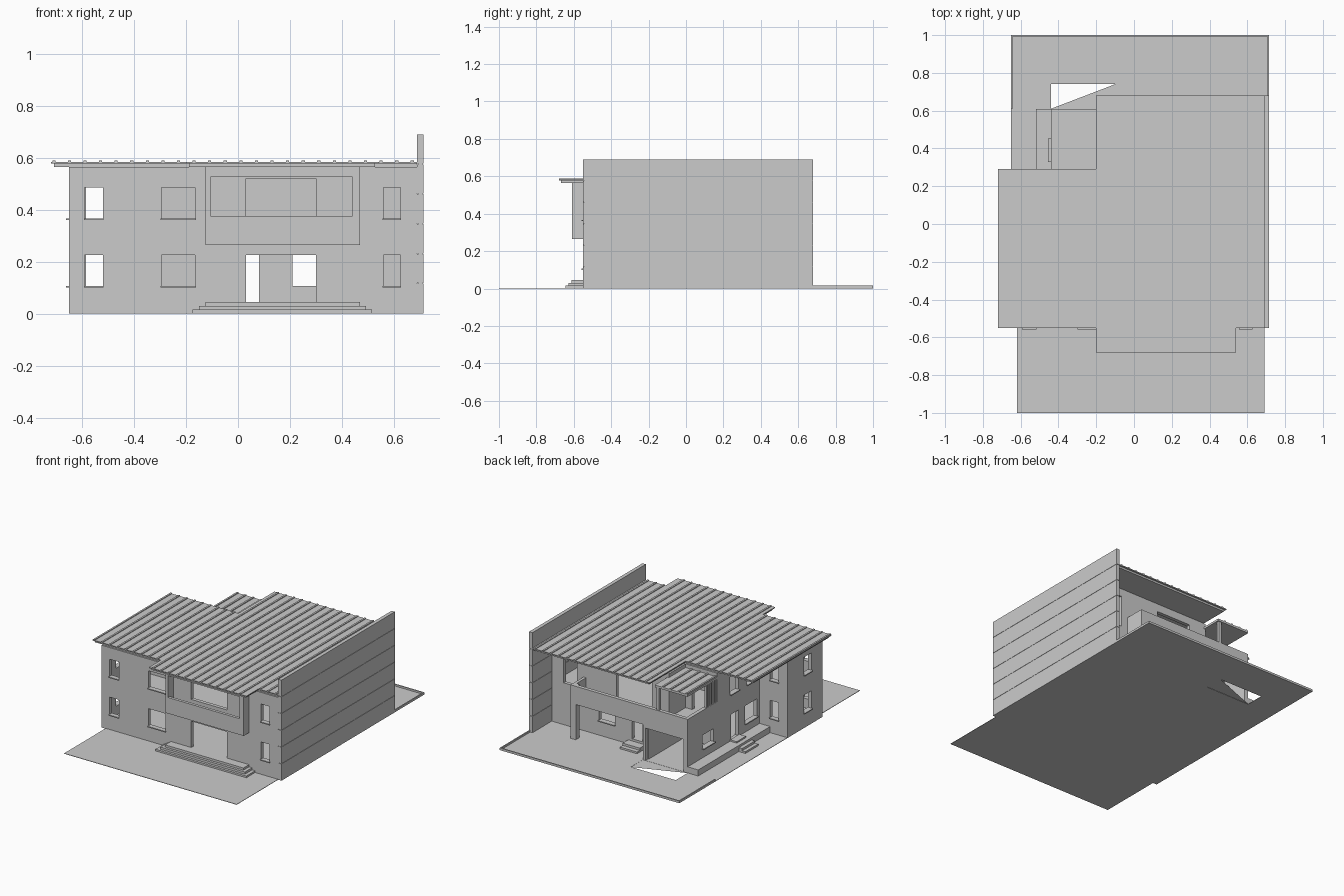
import bpy, bmesh

cube = bpy.data.objects.get("Cube")
if cube:
    bpy.data.objects.remove(cube, do_unlink=True)

grey = bpy.data.materials.new("plain_grey")
grey.use_nodes = True
grey.diffuse_color = (0.6, 0.6, 0.6, 1)
grey.node_tree.nodes["Principled BSDF"].inputs["Base Color"].default_value = (0.6, 0.6, 0.6, 1)


def finish(name, bm):
    mesh = bpy.data.meshes.new(name)
    bm.to_mesh(mesh)
    bm.free()
    mesh.materials.append(grey)
    obj = bpy.data.objects.new(name, mesh)
    bpy.context.collection.objects.link(obj)
    return obj


def add_box(bm, x0, x1, y0, y1, z0, z1):
    verts = bmesh.ops.create_cube(bm, size=1)["verts"]
    for v in verts:
        v.co = (x1 if v.co.x > 0 else x0, y1 if v.co.y > 0 else y0, z1 if v.co.z > 0 else z0)


def boxes(name, *items):
    bm = bmesh.new()
    for item in items:
        add_box(bm, *item)
    return finish(name, bm)


def prism(name, outline, z0, z1):
    bm = bmesh.new()
    face = bm.faces.new([bm.verts.new((x, y, z0)) for x, y in outline])
    top = bmesh.ops.extrude_face_region(bm, geom=[face])["geom"]
    bmesh.ops.translate(bm, vec=(0, 0, z1 - z0), verts=[g for g in top if isinstance(g, bmesh.types.BMVert)])
    bmesh.ops.recalc_face_normals(bm, faces=bm.faces)
    return finish(name, bm)


def panel(name, axis, pos, thick, a0, a1, b0, b1, holes=()):
    """Flat slab with rectangular holes; axis is the direction of its thickness."""
    def place(a, b, d):
        return {"x": (d, a, b), "y": (a, d, b), "z": (a, b, d)}[axis]
    us = sorted({a0, a1, *[h[0] for h in holes], *[h[1] for h in holes]})
    ws = sorted({b0, b1, *[h[2] for h in holes], *[h[3] for h in holes]})
    bm = bmesh.new()
    grid = {(u, w): bm.verts.new(place(u, w, pos)) for u in us for w in ws}
    for u, u2 in zip(us, us[1:]):
        for w, w2 in zip(ws, ws[1:]):
            mu, mw = (u + u2) / 2, (w + w2) / 2
            if not any(h[0] < mu < h[1] and h[2] < mw < h[3] for h in holes):
                bm.faces.new([grid[u, w], grid[u2, w], grid[u2, w2], grid[u, w2]])
    bmesh.ops.delete(bm, geom=[v for v in bm.verts if not v.link_faces], context="VERTS")
    new = bmesh.ops.extrude_face_region(bm, geom=bm.faces[:])["geom"]
    bmesh.ops.translate(bm, vec=place(0, 0, thick), verts=[g for g in new if isinstance(g, bmesh.types.BMVert)])
    bmesh.ops.recalc_face_normals(bm, faces=bm.faces)
    return finish(name, bm)


def sills(name, axis, pos, out, holes):
    lo, hi = sorted((pos, pos + out))
    items = []
    for a, b, z, _ in holes:
        a, b = a - 0.003, b + 0.003
        items.append((a, b, lo, hi, z - 0.005, z + 0.002) if axis == "y"
                     else (lo, hi, a, b, z - 0.005, z + 0.002))
    boxes(name, *items)


def two_floors(a, b):
    return [(a, b, 0.105, 0.225), (a, b, 0.365, 0.485)]


T = 0.025      # wall thickness
EAVE = 0.565   # wall top
DECK = 0.265   # upper floor level
RAIL = 0.37    # parapet top

# Ground sheets, with an open corner and a folded triangle by the garage
panel("front_ground", "z", 0, 0.003, -0.62, 0.69, -1, -0.55)
panel("back_ground", "z", 0, 0.003, -0.65, 0.715, -0.55, 1, [(-0.44, -0.1, 0.61, 0.74)])
bm = bmesh.new()
bm.faces.new([bm.verts.new(p) for p in ((-0.44, 0.61, 0.002), (-0.1, 0.74, 0.002), (-0.1, 0.61, 0.002))])
finish("garage_ramp", bm)
boxes("yard_kerb", (-0.65, -0.642, 0.61, 1, 0, 0.015), (-0.65, 0.715, 0.992, 1, 0, 0.015),
      (0.707, 0.715, 0.68, 1, 0, 0.015))

# Tall side wall of stacked boards around a recessed core
boards = [(0.69, 0.715, -0.55, 0.68, i * 0.115 + 0.002, (i + 1) * 0.115) for i in range(6)]
boxes("tall_side_wall", (0.694, 0.711, -0.546, 0.676, 0, 0.688), *boards)

# Front wall, entrance and steps
front = two_floors(-0.59, -0.52) + two_floors(-0.295, -0.165) + two_floors(0.56, 0.625)
panel("front_wall", "y", -0.55, T, -0.65, 0.69, 0, EAVE,
      front + [(0.03, 0.30, 0.045, 0.225), (0.03, 0.30, 0.375, 0.52)])
sills("front_sills", "y", -0.55 + T, -T - 0.008, front)
boxes("front_steps", *[(-0.175 + 0.025 * i, 0.515 - 0.023 * i, -0.645 + 0.017 * i, -0.54,
                        0.015 * i, 0.015 * (i + 1)) for i in range(3)])

# Front balcony box
panel("front_balcony_face", "y", -0.61, 0.02, -0.125, 0.47, DECK, EAVE, [(-0.105, 0.44, 0.375, 0.525)])
boxes("front_balcony_sides", (-0.125, -0.105, -0.59, -0.55, DECK, EAVE),
      (0.45, 0.47, -0.59, -0.55, DECK, EAVE), (-0.105, 0.45, -0.59, -0.55, DECK, DECK + 0.02))

# Right front block
side = two_floors(-0.43, -0.35)
panel("block_side_wall", "x", -0.65, T, -0.55 + T, -0.17, 0, EAVE, side)
sills("block_side_sills", "x", -0.65 + T, -T - 0.012, side)
rear = two_floors(-0.585, -0.52)
panel("block_back_wall", "y", -0.17, -T, -0.65 + T, -0.44 + T, 0, EAVE, rear)
sills("block_back_sills", "y", -0.17 - T, T + 0.01, rear)

# Right wall along the side terrace
window = [(-0.14, -0.01, 0.105, 0.225), (0.06, 0.15, 0.365, 0.485), (-0.12, -0.03, 0.365, 0.485)]
panel("terrace_wall", "x", -0.44, T, -0.17, 0.29, 0, EAVE, window + [(0.06, 0.14, 0.05, 0.225)])
sills("terrace_sills", "x", -0.44 + T, -T - 0.012, window)
garage_window = [(0.33, 0.45, 0.11, 0.2)]
panel("garage_side_wall", "x", -0.44, T, 0.29, 0.61, 0, RAIL, garage_window)
sills("garage_sill", "x", -0.44 + T, -T - 0.015, garage_window)
boxes("side_terrace", (-0.52, -0.44, -0.17, 0.61, 0, 0.045), (-0.545, -0.52, 0.03, 0.17, 0, 0.03),
      (-0.57, -0.545, 0.03, 0.17, 0, 0.015), (-0.49, -0.44, 0.05, 0.15, 0.045, 0.055))

# Garage and the balcony above it
panel("garage_back_face", "y", 0.61, -T, -0.44 + T, -0.1, 0, RAIL, [(-0.41, -0.12, 0, 0.225)])
panel("garage_inner_wall", "y", 0.2, -T, -0.44 + T, -0.1, 0, DECK - 0.02)
panel("garage_left_wall", "x", -0.1, -T, 0.2, 0.585, 0, DECK - 0.02)
panel("balcony_room_wall", "y", 0.29, -T, -0.44 + T, -0.2, DECK, EAVE, [(-0.4, -0.25, DECK, 0.485)])
panel("balcony_inner_wall", "x", -0.2, T, 0.29, 0.47, DECK, EAVE)
boxes("balcony_screen", *[(-0.44, -0.425, 0.295 + 0.025 * i, 0.308 + 0.025 * i, DECK, 0.54) for i in range(5)])

# Back wall, its steps, balcony parapet and column
window = [(0.21, 0.33, 0.105, 0.225)]
panel("back_wall", "y", 0.47, -T, -0.1, 0.69, 0, DECK, window + [(0, 0.08, 0.045, 0.225)])
sills("back_sill", "y", 0.47 - T, T + 0.012, window)
panel("upper_back_wall", "y", 0.47, -T, -0.2, 0.69, DECK, EAVE,
      [(-0.07, 0.2, 0.29, 0.51), (0.5, 0.6, 0.29, 0.51)])
boxes("back_steps", (-0.02, 0.11, 0.47, 0.53, 0, 0.03), (-0.02, 0.11, 0.53, 0.56, 0, 0.015))
boxes("back_parapet", (-0.1, 0.45, 0.585, 0.61, DECK - 0.02, RAIL))
boxes("back_column", (0.41, 0.45, 0.57, 0.61, 0, RAIL))
boxes("balcony_end_rail", (0.43, 0.45, 0.47, 0.585, DECK, RAIL))

# Floors and the upper partition
boxes("ground_floor", (-0.625, 0.69, -0.525, -0.195, 0.004, 0.043),
      (-0.415, 0.69, -0.195, 0.175, 0.004, 0.043), (-0.1, 0.69, 0.175, 0.445, 0.004, 0.043))
boxes("upper_floor", (-0.625, 0.69, -0.525, -0.195, DECK - 0.02, DECK),
      (-0.415, 0.69, -0.195, 0.445, DECK - 0.02, DECK), (-0.415, 0.45, 0.445, 0.585, DECK - 0.02, DECK))
panel("upper_partition", "y", 0, 0.02, -0.415, 0.69, DECK, EAVE)


# Main roof: two stepped slabs with standing seams
def roof_outline(d):
    return [(-0.72 + d, -0.55 + d), (-0.2 + d, -0.55 + d), (-0.2 + d, -0.68 + d), (0.54 - d, -0.68 + d),
            (0.54 - d, -0.55 + d), (0.69, -0.55 + d), (0.69, 0.68 - d), (-0.2 + d, 0.68 - d),
            (-0.2 + d, 0.29 - d), (-0.72 + d, 0.29 - d)]


prism("roof_fascia", roof_outline(0.012), EAVE, 0.578)
prism("roof_slab", roof_outline(0), 0.578, 0.584)
seams = []
for i in range(24):
    x = -0.715 + 0.06 * i
    y0 = -0.68 if -0.2 <= x < 0.53 else -0.55
    y1 = 0.68 if x >= -0.2 else 0.29
    seams.append((x, x + 0.012, y0, y1, 0.583, 0.589))
boxes("roof_seams", *seams)

# Lower roof over the garage balcony
boxes("balcony_roof", (-0.44, -0.19, 0.28, 0.61, 0.525, 0.54))
boxes("balcony_roof_seams", *[(-0.435 + 0.06 * i, -0.423 + 0.06 * i, 0.29, 0.61, 0.539, 0.546) for i in range(4)])
boxes("balcony_post", (-0.22, -0.2, 0.585, 0.605, DECK, 0.53))
